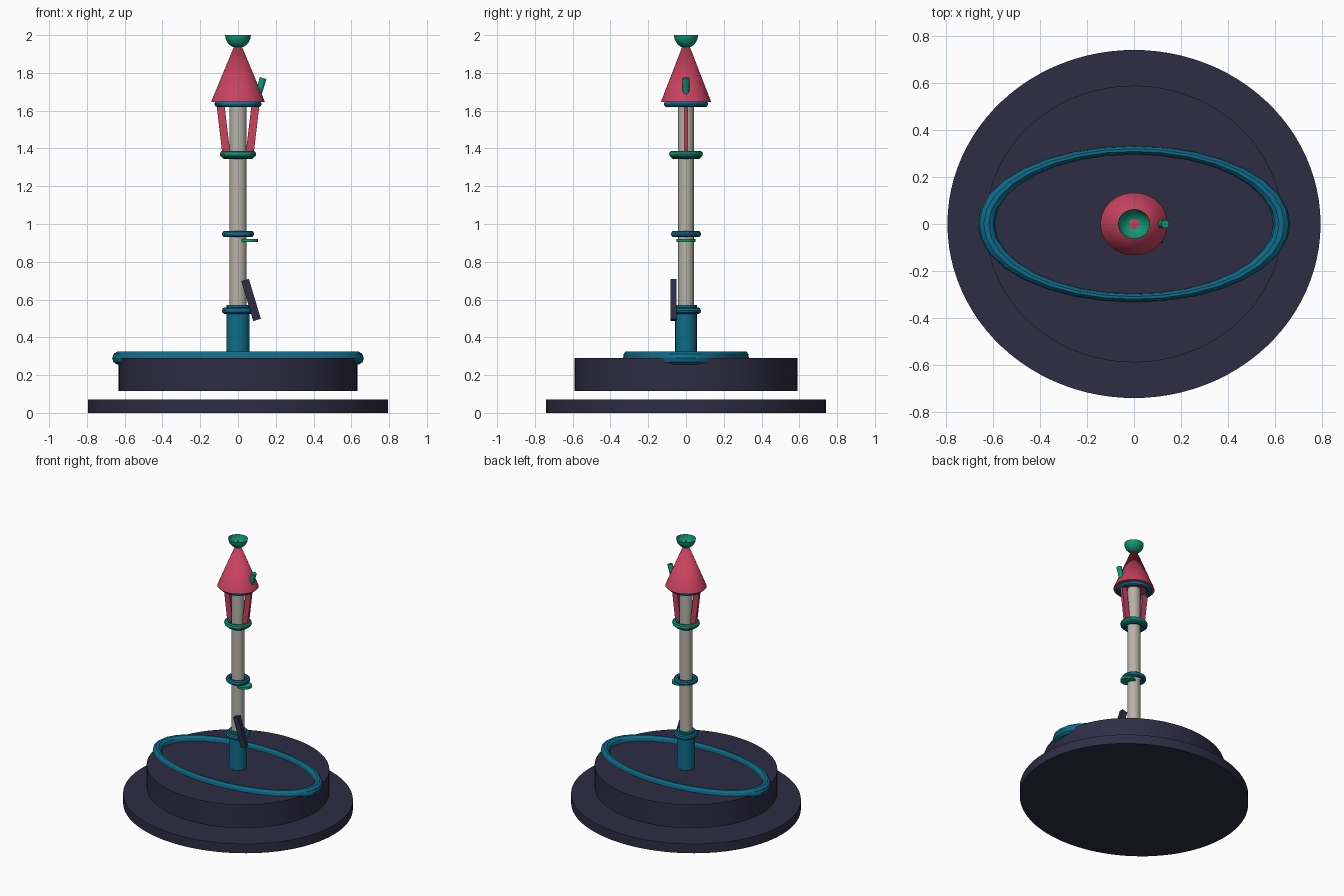
import bpy, bmesh, math

if "Cube" in bpy.data.objects:
    bpy.data.objects.remove(bpy.data.objects["Cube"])

YS = 0.933  # everything round is slightly squashed front to back


def material(name, rgb):
    m = bpy.data.materials.new(name)
    lin = [(c / 255 / 12.92) if c < 11 else ((c / 255 + 0.055) / 1.055) ** 2.4 for c in rgb]
    m.diffuse_color = (*lin, 1)
    m.use_nodes = True
    m.node_tree.nodes["Principled BSDF"].inputs["Base Color"].default_value = m.diffuse_color
    return m


NAVY = material("dark navy", (46, 45, 68))
TEAL = material("teal blue", (14, 108, 138))
RED = material("rose red", (200, 66, 95))
GREEN = material("sea green", (16, 152, 115))
GREY = material("warm grey", (182, 178, 168))


def finish(name, mat, smooth=True):
    ob = bpy.context.object
    ob.name = name
    ob.data.materials.append(mat)
    if smooth:
        bpy.ops.object.shade_smooth_by_angle(angle=math.radians(35))
    return ob


def column(name, mat, r, z0, z1, x=0, r_top=None, sides=48):
    bpy.ops.mesh.primitive_cone_add(vertices=sides, radius1=r, radius2=r if r_top is None else r_top,
                                    depth=z1 - z0, location=(x, 0, (z0 + z1) / 2))
    bpy.context.object.scale = (1, YS, 1)
    return finish(name, mat)


def ring(name, mat, major, minor, z, ys=YS, segs=32):
    bpy.ops.mesh.primitive_torus_add(major_segments=segs, minor_segments=10,
                                     major_radius=major, minor_radius=minor, location=(0, 0, z))
    bpy.context.object.scale = (1, ys, 1)
    return finish(name, mat)


def box(name, mat, size, loc, tilt):
    bpy.ops.mesh.primitive_cube_add(size=1, location=loc, rotation=(0, tilt, 0))
    bpy.context.object.scale = size
    return finish(name, mat, False)


# Two-part base with a gap between the discs
column("base_disc", NAVY, 0.795, 0, 0.07, sides=96)
column("upper_disc", NAVY, 0.632, 0.115, 0.29, sides=96)
ring("oval_rim", TEAL, 0.63, 0.036, 0.29, ys=0.5)

# Sleeve, pole and collars
column("sleeve", TEAL, 0.061, 0.28, 0.572)
column("pole", GREY, 0.045, 0.3, 1.66)
for name, z in (("sleeve_collar", 0.541), ("middle_collar", 0.947), ("lower_upper_collar", 1.36)):
    ring(name, TEAL, 0.067, 0.018, z)
ring("green_collar", GREEN, 0.078, 0.018, 1.37)

# Small ledge and leaning plank
column("ledge", GREEN, 0.053, 0.906, 0.921, x=0.053, sides=24)
box("plank", NAVY, (0.042, 0.032, 0.221), (0.069, -0.066, 0.598), math.radians(-16.7))

# Struts carrying the roof
for side, label in ((-1, "left"), (1, "right")):
    box(label + "_strut", RED, (0.042, 0.02, 0.26), (side * 0.077, 0, 1.5), side * math.radians(6.8))

# Conical roof with its eave ring and chimney
ring("eave_ring", TEAL, 0.107, 0.018, 1.636)
column("roof", RED, 0.143, 1.645, 1.99, r_top=0)
bpy.ops.mesh.primitive_cylinder_add(vertices=24, radius=0.018, depth=0.11, location=(0.117, 0, 1.72),
                                    rotation=(0, math.radians(17), 0))
finish("chimney", GREEN)

# Open bowl on the tip: lower half of a sphere
bpy.ops.mesh.primitive_uv_sphere_add(segments=32, ring_count=16, radius=0.068, location=(0, 0, 2))
bowl = bpy.context.object
bowl.scale = (1, YS, 1)
bm = bmesh.new()
bm.from_mesh(bowl.data)
bmesh.ops.delete(bm, geom=[v for v in bm.verts if v.co.z > 0.001], context='VERTS')
bm.to_mesh(bowl.data)
bm.free()
finish("tip_bowl", GREEN)
